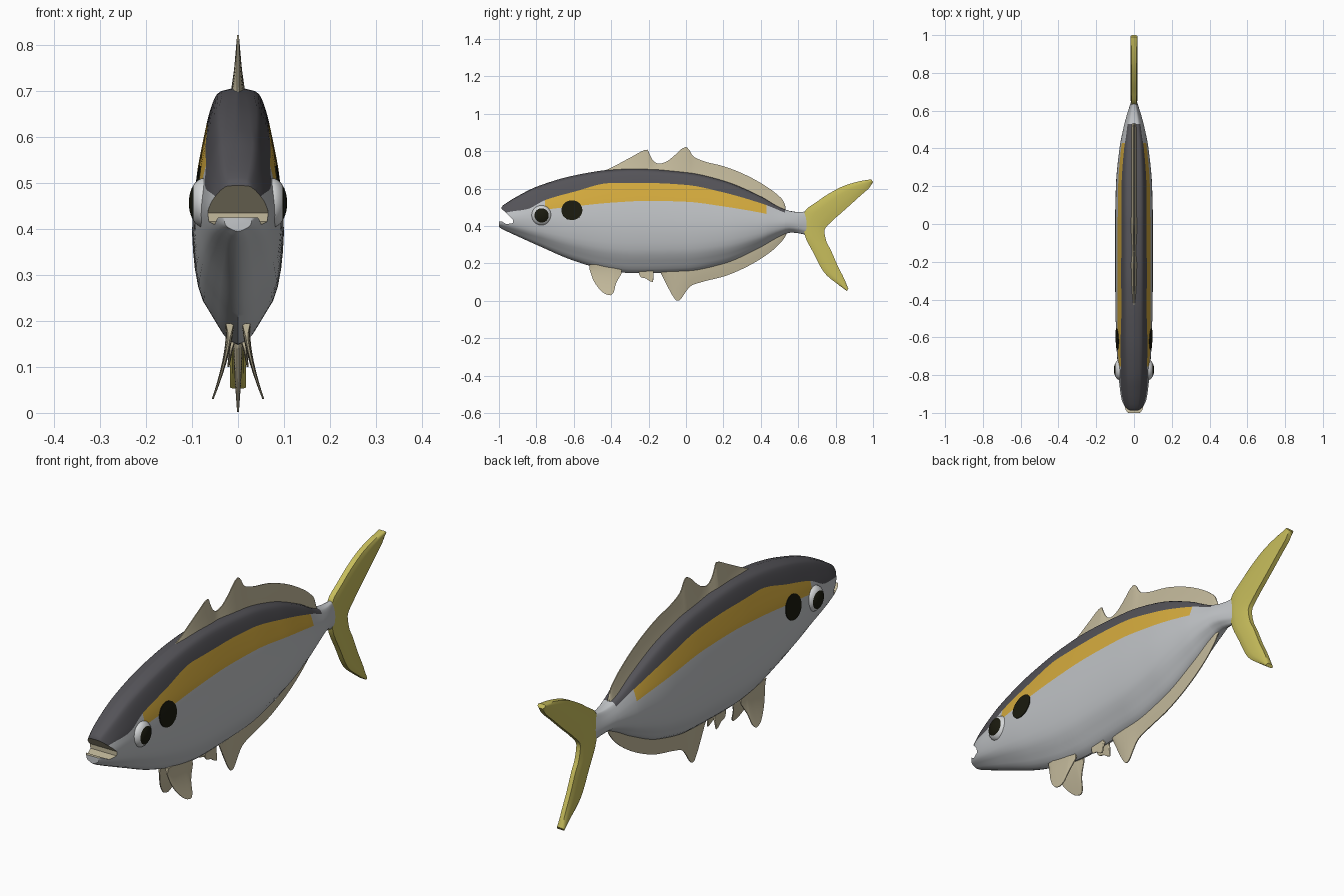
import bpy, bmesh, math

if "Cube" in bpy.data.objects:
    bpy.data.objects.remove(bpy.data.objects["Cube"])


def material(name, r, g, b):
    lin = [((c / 255 + 0.055) / 1.055) ** 2.4 for c in (r, g, b)]
    m = bpy.data.materials.new(name)
    m.diffuse_color = (*lin, 1)
    m.use_nodes = True
    m.node_tree.nodes["Principled BSDF"].inputs["Base Color"].default_value = m.diffuse_color
    return m


SILVER = material("silver", 192, 195, 198)
DARK = material("dark_grey", 84, 83, 88)
GOLD = material("gold", 214, 172, 62)
BLACK = material("black", 26, 26, 14)
FIN = material("fin_tan", 196, 186, 156)
TAIL = material("tail_yellow", 200, 190, 92)
WHITE = material("eye_white", 212, 214, 215)


def make(name, bm, mats, angle=40):
    bmesh.ops.recalc_face_normals(bm, faces=bm.faces)
    me = bpy.data.meshes.new(name)
    bm.to_mesh(me)
    bm.free()
    ob = bpy.data.objects.new(name, me)
    bpy.context.collection.objects.link(ob)
    for m in mats:
        me.materials.append(m)
    smooth(ob, angle)
    return ob


def smooth(ob, angle=40):
    bpy.ops.object.select_all(action='DESELECT')
    ob.select_set(True)
    bpy.context.view_layer.objects.active = ob
    bpy.ops.object.shade_smooth_by_angle(angle=math.radians(angle))


def interp(tab, x):
    """Monotone cubic interpolation of a table, first column is the key."""
    x = min(max(x, tab[0][0]), tab[-1][0])
    i = max(k for k in range(len(tab) - 1) if tab[k][0] <= x)
    h = tab[i + 1][0] - tab[i][0]
    u = (x - tab[i][0]) / h
    out = []
    for c in range(1, len(tab[0])):
        d = [(b[c] - a[c]) / (b[0] - a[0]) for a, b in zip(tab, tab[1:])]

        def tangent(k):
            if k == 0 or k == len(d):
                return d[min(k, len(d) - 1)]
            p = d[k - 1] * d[k]
            return 2 * p / (d[k - 1] + d[k]) if p > 0 else 0
        a, b = tab[i][c], tab[i + 1][c]
        out.append(a * (1 + 2 * u) * (1 - u) ** 2 + b * u * u * (3 - 2 * u)
                   + h * (tangent(i) * u * (1 - u) ** 2 - tangent(i + 1) * u * u * (1 - u)))
    return out


# Body: y, bottom, top, half width
BODY = [(-1, .395, .45, .03), (-.985, .385, .503, .045), (-.95, .368, .53, .06), (-.9, .345, .56, .071),
        (-.8, .3, .61, .082), (-.6, .215, .67, .095), (-.4, .16, .702, .099), (-.28, .148, .709, .1),
        (0, .155, .69, .1), (.2, .195, .645, .096), (.4, .285, .56, .077), (.5, .342, .502, .058),
        (.56, .365, .48, .043), (.6, .362, .475, .031), (.645, .352, .478, .017)]
# Stripe edges: y, lower, upper
STRIPE = [(-1, .42, .435), (-.985, .44, .46), (-.95, .45, .475), (-.85, .465, .49), (-.755, .487, .538),
          (-.6, .505, .583), (-.4, .525, .63), (-.2, .535, .63), (0, .53, .62), (.2, .505, .58),
          (.43, .465, .512), (.54, .435, .468), (.645, .4, .44)]
# Cross-section: height fraction, width fraction
SECTION = [(0, 0), (.02, .22), (.1, .52), (.2, .83), (.33, .96), (.45, 1), (.63, .92), (.81, .74),
           (.93, .57), (.98, .42), (1, 0)]


def half_width(y, z):
    zb, zt, w = interp(BODY, y)
    return w * interp(SECTION, (z - zb) / (zt - zb))[0]


bm = bmesh.new()
stations = sorted([-1 + 1.645 * i / 70 for i in range(71)] + [-.993, -.985, -.755, .43, .53])
rings = []
LO, MID, UP = 12, 4, 9
for y in stations:
    zb, zt, w = interp(BODY, y)
    z1, z2 = interp(STRIPE, y)
    zs = [zb + (z1 - zb) * (i / LO) ** 1.6 for i in range(LO)]
    zs += [z1 + (z2 - z1) * i / MID for i in range(MID)]
    zs += [zt - (zt - z2) * (1 - i / UP) ** 2 for i in range(UP + 1)]
    right = [(half_width(y, z), y, z) for z in zs]
    left = [(-x, y, z) for x, y, z in right[-2:0:-1]]
    rings.append([bm.verts.new(p) for p in right + left])
n = len(rings[0])
top = LO + MID + UP
for k, (a, b) in enumerate(zip(rings, rings[1:])):
    ym = (stations[k] + stations[k + 1]) / 2
    for i in range(n):
        f = bm.faces.new((a[i], a[(i + 1) % n], b[(i + 1) % n], b[i]))
        lev = i if i < top else 2 * top - 1 - i
        if lev >= LO + MID and ym < .53:
            f.material_index = 1
        elif lev >= LO and -.755 < ym < .43:
            f.material_index = 2
bm.faces.new(rings[0])
bm.faces.new(rings[-1])
body = make("body", bm, [SILVER, DARK, GOLD, FIN])

# Mouth notch cut from the snout
bm = bmesh.new()
notch = [(-.925, .435), (-.985, .492), (-1.1, .6), (-1.1, .43), (-.985, .425), (-.96, .41), (-.925, .416)]
ends = [[bm.verts.new((x, y, z)) for y, z in notch] for x in (-.2, .2)]
for e in ends:
    bm.faces.new(e)
for i in range(len(notch)):
    j = (i + 1) % len(notch)
    bm.faces.new((ends[0][i], ends[0][j], ends[1][j], ends[1][i]))
for f in bm.faces:
    f.material_index = 3
cutter = make("mouth_cutter", bm, [SILVER, DARK, GOLD, FIN])
cutter.hide_render = True
mod = body.modifiers.new("mouth", 'BOOLEAN')
mod.operation, mod.solver, mod.object = 'DIFFERENCE', 'EXACT', cutter
bpy.context.view_layer.objects.active = body
bpy.ops.object.modifier_apply(modifier=mod.name)
bpy.data.objects.remove(cutter)
smooth(body)


# Fins: tapered sheets lofted between two edges
def fin(name, edge_a, edge_b, thick, mat, x_of=lambda z: 0, sub=4):
    rows = [(i, *a, *b) for i, (a, b) in enumerate(zip(edge_a, edge_b))]
    bm = bmesh.new()
    loops = []
    for k in range((len(rows) - 1) * sub + 1):
        ya, za, yb, zb = interp(rows, k / sub)
        side = []
        for j in range(7):
            s = j / 6
            y, z = ya + (yb - ya) * s, za + (zb - za) * s
            side.append((x_of(z), y, z, interp(thick, s)[0]))
        pts = [(x + t, y, z) for x, y, z, t in side] + [(x - t, y, z) for x, y, z, t in side[::-1]]
        loops.append([bm.verts.new(p) for p in pts])
    for a, b in zip(loops, loops[1:]):
        for i in range(14):
            bm.faces.new((a[i], a[(i + 1) % 14], b[(i + 1) % 14], b[i]))
    bm.faces.new(loops[0])
    bm.faces.new(loops[-1])
    return make(name, bm, [mat], 50)


TAPER = [(0, .018), (.5, .009), (1, .002)]
dorsal = [(-.46, .685), (-.4, .712), (-.3, .765), (-.225, .805), (-.207, .808), (-.195, .785), (-.175, .75),
          (-.145, .733), (-.11, .742), (-.07, .77), (-.02, .815), (0, .822), (.015, .81), (.04, .772),
          (.1, .745), (.2, .72), (.3, .682), (.4, .63), (.48, .575), (.52, .535), (.533, .5)]
fin("dorsal_fin", [(y, interp(BODY, y)[1] - .025) for y, z in dorsal], dorsal, TAPER, FIN)

anal = [(-.135, .15), (-.12, .12), (-.095, .07), (-.07, .025), (-.05, .002), (-.038, .002), (-.02, .02),
        (0, .05), (.03, .082), (.1, .105), (.2, .13), (.3, .17), (.4, .225), (.48, .285), (.525, .335),
        (.54, .362)]
fin("anal_fin", [(y, interp(BODY, y)[0] + .025) for y, z in anal], anal,
    [(0, .012), (.5, .008), (1, .002)], FIN)

lead = [(.99, .65), (.93, .64), (.85, .617), (.77, .577), (.7, .53), (.635, .478), (.625, .42), (.635, .352),
        (.685, .25), (.74, .15), (.81, .09), (.86, .053)]
trail = [(1, .635), (.98, .605), (.93, .56), (.875, .51), (.83, .47), (.785, .43), (.74, .375), (.75, .32),
         (.775, .27), (.81, .19), (.845, .12), (.868, .065)]
fin("tail_fin", lead, trail, [(0, .012), (.25, .018), (.7, .016), (1, .01)], TAIL)

pelvic = [(-.515, .165), (-.495, .11), (-.46, .06), (-.43, .036), (-.405, .03), (-.387, .045), (-.375, .09),
          (-.345, .145)]
small = [(-.25, .14), (-.24, .126), (-.215, .12), (-.195, .106), (-.177, .1), (-.173, .14)]
for s, side in ((1, "right"), (-1, "left")):
    fin("pelvic_fin_" + side, [(y, .195) for y, z in pelvic], pelvic,
        [(0, .009), (.5, .005), (1, .002)], FIN,
        lambda z: s * (.018 + .037 * (max(0, .18 - z) / .15) ** 1.5))
    fin("small_fin_" + side, [(y, .165) for y, z in small], small,
        [(0, .007), (1, .002)], FIN, lambda z: s * (.012 + .15 * max(0, .16 - z)))

    # Eye with black pupil faces
    bm = bmesh.new()
    bmesh.ops.create_uvsphere(bm, u_segments=32, v_segments=20, radius=1)
    for f in bm.faces:
        c = f.calc_center_median()
        f.material_index = 1 if c.z > 0 and math.hypot(c.x, c.y) < .66 else 0
    for v in bm.verts:
        x, y, z = v.co
        v.co = (s * (.074 + .033 * z), -.772 + .054 * x, .457 + .054 * y)
    make("eye_" + side, bm, [WHITE, BLACK])

    # Black cheek spot following the body surface
    bm = bmesh.new()
    discs = []
    for r in (.25, .5, .75, 1):
        ring = []
        for i in range(32):
            a = math.tau * i / 32
            y, z = -.61 + .056 * r * math.cos(a), .485 + .053 * r * math.sin(a)
            ring.append(bm.verts.new((s * (half_width(y, z) + .003), y, z)))
        discs.append(ring)
    faces = [bm.faces.new(discs[0])]
    for a, b in zip(discs, discs[1:]):
        faces += [bm.faces.new((a[i], a[(i + 1) % 32], b[(i + 1) % 32], b[i])) for i in range(32)]
    bmesh.ops.recalc_face_normals(bm, faces=faces)
    if faces[0].normal.x * s < 0:
        bmesh.ops.reverse_faces(bm, faces=faces)
    bmesh.ops.solidify(bm, geom=faces, thickness=.004)
    make("cheek_spot_" + side, bm, [BLACK])
